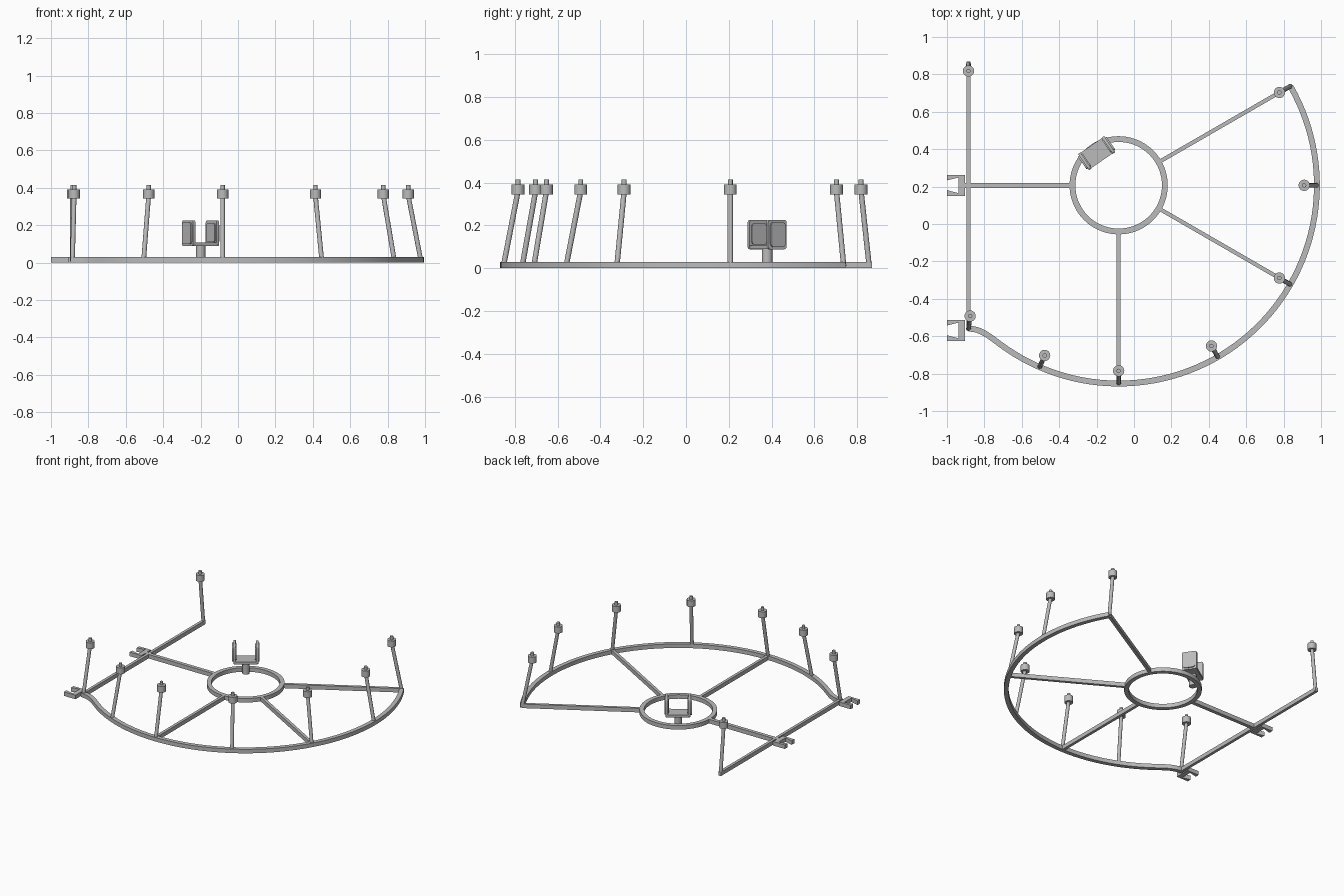
import bpy, bmesh
from math import radians, sin, cos
from mathutils import Vector, Matrix
from mathutils.geometry import interpolate_bezier

cube = bpy.data.objects.get("Cube")
if cube:
    bpy.data.objects.remove(cube, do_unlink=True)

grey = bpy.data.materials.new("plain grey")
grey.use_nodes = True
grey.diffuse_color = (0.5, 0.5, 0.5, 1)
grey.node_tree.nodes["Principled BSDF"].inputs["Base Color"].default_value = (0.5, 0.5, 0.5, 1)

HUB = Vector((-0.082, 0.207))
RIM, RING, BAR_H = 1.06, 0.247, 0.03
SIDE_X = -0.885


def polar(r, degrees):
    a = radians(degrees)
    return HUB + Vector((r * cos(a), r * sin(a)))


def finish(name, bm, smooth=False):
    bmesh.ops.recalc_face_normals(bm, faces=bm.faces)
    mesh = bpy.data.meshes.new(name)
    bm.to_mesh(mesh)
    bm.free()
    mesh.materials.append(grey)
    obj = bpy.data.objects.new(name, mesh)
    bpy.context.collection.objects.link(obj)
    if smooth:
        bpy.ops.object.select_all(action="DESELECT")
        obj.select_set(True)
        bpy.context.view_layer.objects.active = obj
        bpy.ops.object.shade_smooth_by_angle(angle=radians(35))
    return obj


def ribbon(name, path, width, closed=False, smooth=False):
    """Sweep a rectangular bar along a flat path."""
    bm = bmesh.new()
    n = len(path)
    loops = []
    for i, p in enumerate(path):
        before = path[i - 1] if closed or i else p
        after = path[(i + 1) % n] if closed or i < n - 1 else p
        t = (after - before).normalized()
        side = Vector((-t.y, t.x)) * width / 2
        corners = [(p - side, 0), (p + side, 0), (p + side, BAR_H), (p - side, BAR_H)]
        loops.append([bm.verts.new((q.x, q.y, z)) for q, z in corners])
    for i in range(n if closed else n - 1):
        a, b = loops[i], loops[(i + 1) % n]
        for k in range(4):
            m = (k + 1) % 4
            bm.faces.new((a[k], a[m], b[m], b[k]))
    if not closed:
        bm.faces.new(loops[0])
        bm.faces.new(loops[-1])
    return finish(name, bm, smooth)


def add_rod(bm, start, end, radius, sides=20):
    start, end = Vector(start), Vector(end)
    axis = end - start
    turn = Vector((0, 0, 1)).rotation_difference(axis).to_matrix().to_4x4()
    bmesh.ops.create_cone(bm, cap_ends=True, segments=sides, radius1=radius, radius2=radius,
                          depth=axis.length,
                          matrix=Matrix.Translation((start + end) / 2) @ turn)


def post(name, foot, top):
    """Leaning rod with an upright cap and a small nub."""
    bm = bmesh.new()
    add_rod(bm, (foot.x, foot.y, 0.01), (top.x, top.y, 0.36), 0.0125, 16)
    add_rod(bm, (top.x, top.y, 0.344), (top.x, top.y, 0.391), 0.03, 24)
    add_rod(bm, (top.x, top.y, 0.38), (top.x, top.y, 0.414), 0.0115, 16)
    finish(name, bm, True)


def prism(name, outline, depth):
    """Extrude an XY outline upward from z = 0."""
    bm = bmesh.new()
    face = bm.faces.new([bm.verts.new((x, y, 0)) for x, y in outline])
    out = bmesh.ops.extrude_face_region(bm, geom=[face])
    bmesh.ops.translate(bm, vec=(0, 0, depth),
                        verts=[v for v in out["geom"] if isinstance(v, bmesh.types.BMVert)])
    return finish(name, bm)


# Hub ring and outer rim, with the rim easing into the corner
ribbon("hub_ring", [polar(RING, i * 5) for i in range(72)], 0.031, True, True)
arc = [polar(RIM, 30 - i * 157 / 60) for i in range(61)]
corner = Vector((SIDE_X, -0.56))
ease = interpolate_bezier(arc[-1], arc[-1] + Vector((-0.8, 0.6)) * 0.085,
                          corner + Vector((0.06, 0)), corner, 12)
ribbon("outer_rim", arc + [Vector(p[:2]) for p in ease[1:]], 0.031, False, True)

# Spokes and straight side bar
for label, angle in (("back", 30), ("front_left", -30), ("front", -90)):
    ribbon(label + "_spoke", [polar(RING, angle), polar(RIM, angle)], 0.021)
ribbon("side_spoke", [polar(RING, 180), Vector((-0.92, HUB.y))], 0.027)
ribbon("side_bar", [Vector((SIDE_X, -0.57)), Vector((SIDE_X, 0.868))], 0.021)

# Claw clips on the side bar
half_claw = [(-0.904, 0.056), (-1.0, 0.056), (-1.0, 0.026), (-0.938, 0.042)]
claw = half_claw + [(x, -y) for x, y in reversed(half_claw)]
for label, y in (("back", HUB.y), ("front", -0.569)):
    clip = prism(label + "_claw_clip", claw, BAR_H)
    clip.location.y = y

# Leaning posts around the rim
for i, angle in enumerate((30, 0, -30, -60, -90, -113.5)):
    post(f"rim_post_{i + 1}", polar(RIM, angle), polar(0.992, angle))
post("corner_post", corner, Vector((-0.876, -0.492)))
post("side_bar_end_post", Vector((SIDE_X, 0.856)), Vector((SIDE_X, 0.818)))

# Bracket on the hub ring: stem, base and two padded cheeks
mount = Vector((-0.2, 0.379))
bm = bmesh.new()
add_rod(bm, (*mount, 0), (*mount, 0.095), 0.025, 24)
finish("bracket_stem", bm, True)


def bracket_box(name, u, size, z, rounding):
    bm = bmesh.new()
    bmesh.ops.create_cube(bm, size=1, matrix=Matrix.Diagonal((*size, 1)))
    if rounding:
        edges = [e for e in bm.edges
                 if abs(e.verts[0].co.x - e.verts[1].co.x) > size[0] / 2]
        bmesh.ops.bevel(bm, geom=edges, offset=rounding, segments=4,
                        profile=0.5, affect="EDGES")
    place = (Matrix.Translation((*mount, z)) @ Matrix.Rotation(radians(34.5), 4, "Z")
             @ Matrix.Translation((u, 0, 0)))
    bmesh.ops.transform(bm, matrix=place, verts=bm.verts)
    finish(name, bm, bool(rounding))


bracket_box("bracket_base", 0, (0.16, 0.1, 0.018), 0.098, 0)
for label, s in (("left", 1), ("right", -1)):
    bracket_box(label + "_cheek", s * 0.077, (0.016, 0.104, 0.137), 0.157, 0.012)
    bracket_box(label + "_outer_pad", s * 0.088, (0.01, 0.082, 0.115), 0.157, 0.015)
    bracket_box(label + "_inner_pad", s * 0.067, (0.008, 0.082, 0.1), 0.16, 0.015)
